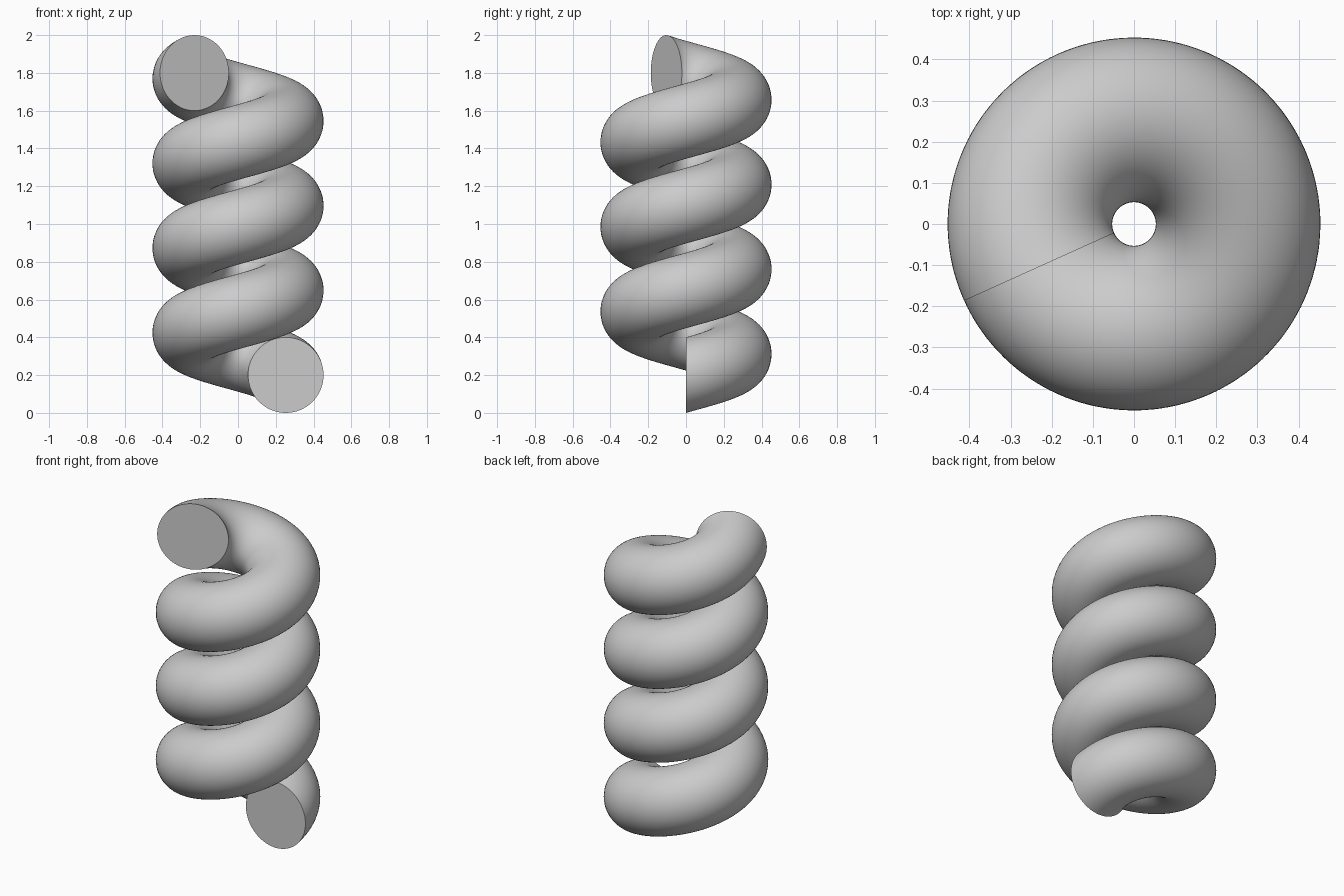
import bpy
import bmesh
from math import cos, sin, radians, tau

default = bpy.data.objects.get("Cube")
if default:
    bpy.data.objects.remove(default, do_unlink=True)

COIL_RADIUS = 0.253
TUBE_RADIUS = 0.2
SWEEP = radians(3 * 360 + 204.3)
RISE = 1.6
STEPS = 256
SIDES = 64

# Plain grey material
grey = bpy.data.materials.new("plain grey")
grey.use_nodes = True
colour = (0.6, 0.6, 0.6, 1)
grey.diffuse_color = colour
grey.node_tree.nodes["Principled BSDF"].inputs["Base Color"].default_value = colour


def add_ring(bm, t):
    """Upright circular section at fraction t along the coil."""
    angle = SWEEP * t
    ring = []
    for i in range(SIDES):
        a = tau * i / SIDES
        r = COIL_RADIUS + TUBE_RADIUS * cos(a)
        z = TUBE_RADIUS + RISE * t + TUBE_RADIUS * sin(a)
        ring.append(bm.verts.new((r * cos(angle), r * sin(angle), z)))
    return ring


# Coil tube: sections joined by quads, with flat end caps
bm = bmesh.new()
rings = [add_ring(bm, s / STEPS) for s in range(STEPS + 1)]
for lower, upper in zip(rings, rings[1:]):
    for i in range(SIDES):
        j = (i + 1) % SIDES
        bm.faces.new((lower[i], lower[j], upper[j], upper[i]))
bm.faces.new(rings[0])
bm.faces.new(rings[-1])
bmesh.ops.recalc_face_normals(bm, faces=bm.faces)

mesh = bpy.data.meshes.new("coil")
bm.to_mesh(mesh)
bm.free()
mesh.materials.append(grey)
coil = bpy.data.objects.new("coil", mesh)
bpy.context.collection.objects.link(coil)

# Smooth tube with crisp cap edges
bpy.ops.object.select_all(action="DESELECT")
coil.select_set(True)
bpy.context.view_layer.objects.active = coil
bpy.ops.object.shade_smooth_by_angle(angle=radians(35))
